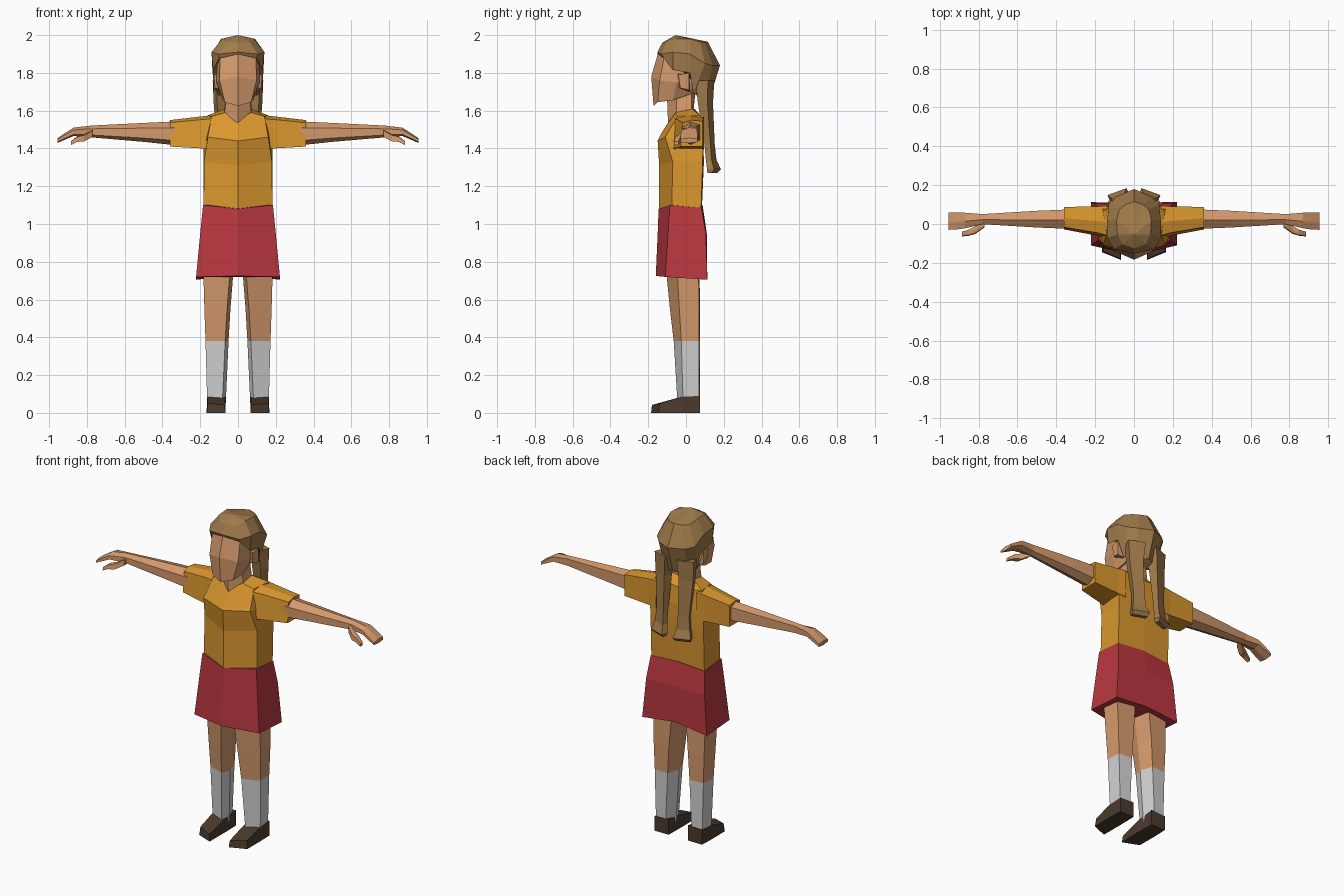
import bpy, bmesh, math


def material(name, hexcode):
    m = bpy.data.materials.new(name)
    rgb = [int(hexcode[i:i + 2], 16) / 255 for i in (0, 2, 4)]
    m.diffuse_color = [c / 12.92 if c < 0.04 else ((c + 0.055) / 1.055) ** 2.4 for c in rgb] + [1]
    return m


SKIN = material("skin", "D4996C")
HAIR = material("brown_hair", "A07A4A")
SHIRT = material("orange_shirt", "DA972F")
SKIRT = material("red_skirt", "BA3840")
SOCK = material("white_sock", "D0D0D0")
SHOE = material("dark_shoe", "4B3A2D")


def loft(name, rings, mat, cap_start=True, cap_end=True):
    """Bridge closed rings of equal point count into one flat-shaded mesh."""
    bm = bmesh.new()
    loops = [[bm.verts.new(p) for p in r] for r in rings]
    n = len(loops[0])
    for a, b in zip(loops, loops[1:]):
        for i in range(n):
            j = (i + 1) % n
            bm.faces.new((a[i], a[j], b[j], b[i]))
    if cap_start:
        bm.faces.new(loops[0])
    if cap_end:
        bm.faces.new(loops[-1])
    bmesh.ops.remove_doubles(bm, verts=bm.verts, dist=0.0005)
    bmesh.ops.recalc_face_normals(bm, faces=bm.faces)
    me = bpy.data.meshes.new(name)
    bm.to_mesh(me)
    bm.free()
    me.materials.append(mat)
    ob = bpy.data.objects.new(name, me)
    bpy.context.collection.objects.link(ob)
    return ob


def full(half):
    """Mirror a half ring that runs from front centre to back centre."""
    return half + [(-x, y, z) for x, y, z in half[-2:0:-1]]


def body(name, halves, mat, **kw):
    return loft(name, [full(h) for h in halves], mat, **kw)


def pair(name, rings, mat):
    """Build a left and a right copy of a side part."""
    for side, s in (("left", 1), ("right", -1)):
        loft(f"{side}_{name}", [[(s * x, y, z) for x, y, z in r] for r in rings], mat)


def limb(stations, shape):
    """Rings across the x axis: x, y centre, z centre, half depth, half height."""
    return [[(x, y + hy * a, z + hz * b) for a, b in shape] for x, y, z, hy, hz in stations]


HEX = [(-1, -.6), (-1, .45), (-.1, 1), (1, .75), (1, -.6), (0, -1)]
BOX = [(-1, -1), (-.8, .8), (0, 1), (1, .9), (1, -1)]

# Skirt, flared towards the hem
body("skirt", [
    [(0, -.16, .725), (.222, -.11, .72), (.222, .113, .705), (0, .105, .73)],
    [(0, -.15, .95), (.2, -.095, .95), (.2, .105, .95), (0, .11, .95)],
    [(0, -.145, 1.08), (.185, -.085, 1.1), (.185, .082, 1.085), (0, .088, 1.1)],
], SKIRT)

# Shirt with chest, shoulders and neckline
body("shirt", [
    [(0, -.143, 1.08), (.182, -.075, 1.1), (.182, .08, 1.085), (0, .085, 1.1)],
    [(0, -.142, 1.31), (.18, -.07, 1.33), (.182, .088, 1.33), (0, .095, 1.33)],
    [(0, -.15, 1.44), (.16, -.11, 1.46), (.185, .09, 1.44), (0, .09, 1.46)],
    [(0, -.125, 1.49), (.14, -.045, 1.57), (.16, .075, 1.575), (0, .08, 1.56)],
    [(0, -.085, 1.55), (.07, -.055, 1.59), (.07, .03, 1.61), (0, .045, 1.61)],
], SHIRT)
pair("sleeve", limb([(.14, .01, 1.485, .085, .09), (.19, .015, 1.485, .075, .085),
                     (.36, .03, 1.48, .058, .07)], BOX), SHIRT)

# Arm, hand and thumb
pair("arm", limb([(.33, .025, 1.48, .05, .063), (.5, .025, 1.485, .043, .05),
                  (.78, .025, 1.49, .026, .031), (.87, .018, 1.488, .04, .022),
                  (.91, .016, 1.467, .044, .018), (.955, .015, 1.442, .045, .013)], HEX), SKIN)
pair("thumb", limb([(.77, .0, 1.48, .018, .018), (.815, -.03, 1.455, .02, .018),
                    (.85, -.045, 1.45, .016, .015), (.885, -.052, 1.428, .012, .01)], BOX), SKIN)

# Neck and head
body("neck", [
    [(0, -.095, 1.53), (.075, -.05, 1.56), (.075, .03, 1.6), (0, .04, 1.6)],
    [(0, -.1, 1.66), (.06, -.05, 1.68), (.06, .03, 1.7), (0, .05, 1.7)],
], SKIN)
body("head", [
    [(0, -.172, 1.625), (.07, -.15, 1.645), (.08, -.07, 1.655), (.07, .03, 1.69), (0, .05, 1.69)],
    [(0, -.184, 1.78), (.098, -.14, 1.76), (.115, -.05, 1.75), (.108, .04, 1.75), (0, .1, 1.75)],
    [(0, -.148, 1.905), (.095, -.115, 1.885), (.11, -.05, 1.88), (.11, .04, 1.88), (0, .1, 1.88)],
], SKIN)
pair("ear", [
    [(.09, -.04, 1.72), (.09, .02, 1.7), (.09, .02, 1.8), (.09, -.05, 1.8)],
    [(.122, -.03, 1.72), (.13, .015, 1.71), (.132, .015, 1.8), (.128, -.04, 1.79)],
], SKIN)

# Hair cap and two pigtails
body("hair", [
    [(0, -.15, 1.9), (.098, -.12, 1.88), (.132, -.07, 1.815), (.135, .02, 1.80),
     (.11, .04, 1.69), (.07, .1, 1.66), (0, .13, 1.68)],
    [(0, -.152, 1.91), (.105, -.13, 1.9), (.14, -.07, 1.91), (.138, .02, 1.9),
     (.13, .1, 1.85), (.09, .14, 1.84), (0, .18, 1.84)],
    [(0, -.125, 1.96), (.06, -.105, 1.965), (.085, -.055, 1.98), (.09, .02, 1.98),
     (.075, .075, 1.965), (.045, .1, 1.962), (0, .115, 1.965)],
    [(0, -.055, 2.0)] * 7,
], HAIR, cap_end=False)


def strand(x, y, z, w, t):
    c, s = math.cos(.35), math.sin(.35)
    return [(x + a * w * c + b * t * s, y - a * w * s + b * t * c, z)
            for a, b in ((-1, -1), (1, -1), (1, 1), (-1, 1))]


pair("pigtail", [strand(.075, .1, 1.76, .05, .035), strand(.08, .103, 1.64, .042, .027),
                 strand(.075, .125, 1.42, .033, .017), strand(.078, .133, 1.34, .038, .016),
                 strand(.08, .148, 1.29, .052, .02), strand(.08, .14, 1.27, .045, .012)], HAIR)


def leg_ring(z, outer, inner, front, mid, back):
    return [(outer, mid, z), (inner + .018, front, z), (inner, mid + .02, z),
            (inner + .025, back, z), (outer - .005, back - .005, z)]


# Legs, socks and shoes
knee = leg_ring(.38, .172, .05, -.065, -.025, .073)
pair("leg", [knee, leg_ring(.55, .178, .04, -.085, -.035, .075),
             leg_ring(.8, .185, .02, -.11, -.05, .07)], SKIN)
pair("sock", [leg_ring(.05, .163, .065, -.045, -.015, .073), knee], SOCK)
pair("shoe", [
    [(.067, .075, 0), (.163, .075, 0), (.163, .075, .09), (.067, .075, .095)],
    [(.065, -.05, 0), (.166, -.02, 0), (.164, -.02, .085), (.067, -.05, .078)],
    [(.066, -.185, 0), (.165, -.145, 0), (.16, -.14, .05), (.07, -.18, .042)],
], SHOE)
